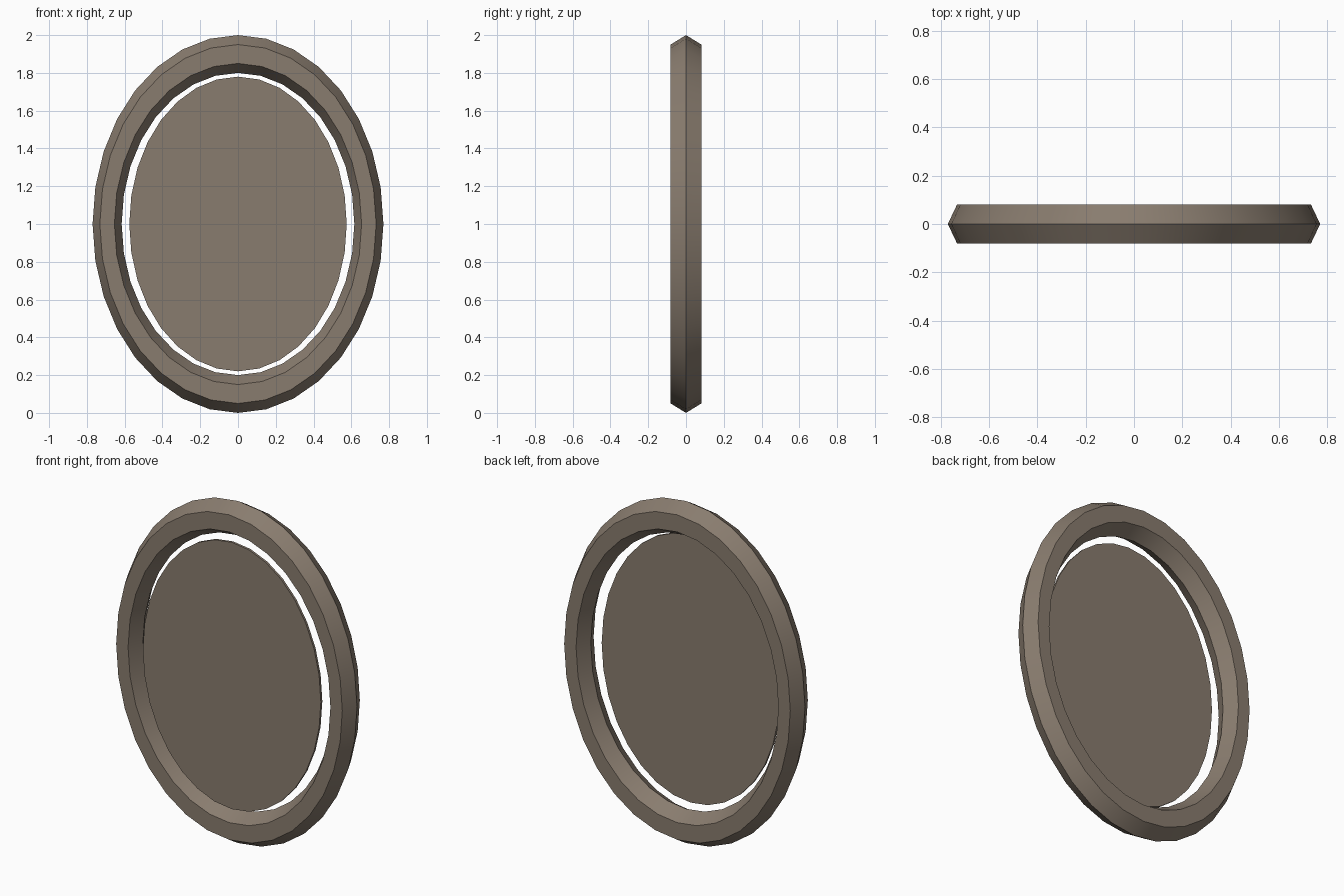
import bpy, bmesh, math

if "Cube" in bpy.data.objects:
    bpy.data.objects.remove(bpy.data.objects["Cube"])

SEGMENTS = 32
WIDTH = 0.77          # x squash that turns circles into ovals
CENTRE_Z = 1.0

bronze = bpy.data.materials.new("dull bronze")
bronze.diffuse_color = (0.25, 0.202, 0.158, 1)
bronze.use_nodes = True
bronze.node_tree.nodes["Principled BSDF"].inputs["Base Color"].default_value = bronze.diffuse_color


def lathe_oval(name, profile, width, closed):
    """Sweep a (radius, y) profile round the y axis as an oval."""
    bm = bmesh.new()
    rings = []
    for i in range(SEGMENTS):
        a = 2 * math.pi * i / SEGMENTS
        rings.append([bm.verts.new((r * width * math.sin(a), y,
                                    CENTRE_Z + r * math.cos(a)))
                      for r, y in profile])
    n = len(profile)
    for i in range(SEGMENTS):
        a, b = rings[i], rings[(i + 1) % SEGMENTS]
        for j in range(n if closed else n - 1):
            k = (j + 1) % n
            bm.faces.new((a[j], a[k], b[k], b[j]))
    if not closed:    # flat caps
        bm.faces.new([r[0] for r in rings])
        bm.faces.new([r[-1] for r in rings])
    bmesh.ops.recalc_face_normals(bm, faces=bm.faces[:])
    mesh = bpy.data.meshes.new(name)
    bm.to_mesh(mesh)
    bm.free()
    mesh.materials.append(bronze)
    obj = bpy.data.objects.new(name, mesh)
    bpy.context.collection.objects.link(obj)
    bpy.ops.object.select_all(action='DESELECT')
    obj.select_set(True)
    bpy.context.view_layer.objects.active = obj
    bpy.ops.object.shade_smooth_by_angle(angle=math.radians(30))
    return obj


# Oval frame with a six-sided section
lathe_oval("frame",
           [(1.0, 0), (0.95, 0.081), (0.85, 0.081),
            (0.8, 0), (0.85, -0.081), (0.95, -0.081)], WIDTH, True)

# Thin oval panel floating just in front of the frame's middle
lathe_oval("mirror_panel", [(0.78, -0.057), (0.78, -0.043)], 0.738, False)
